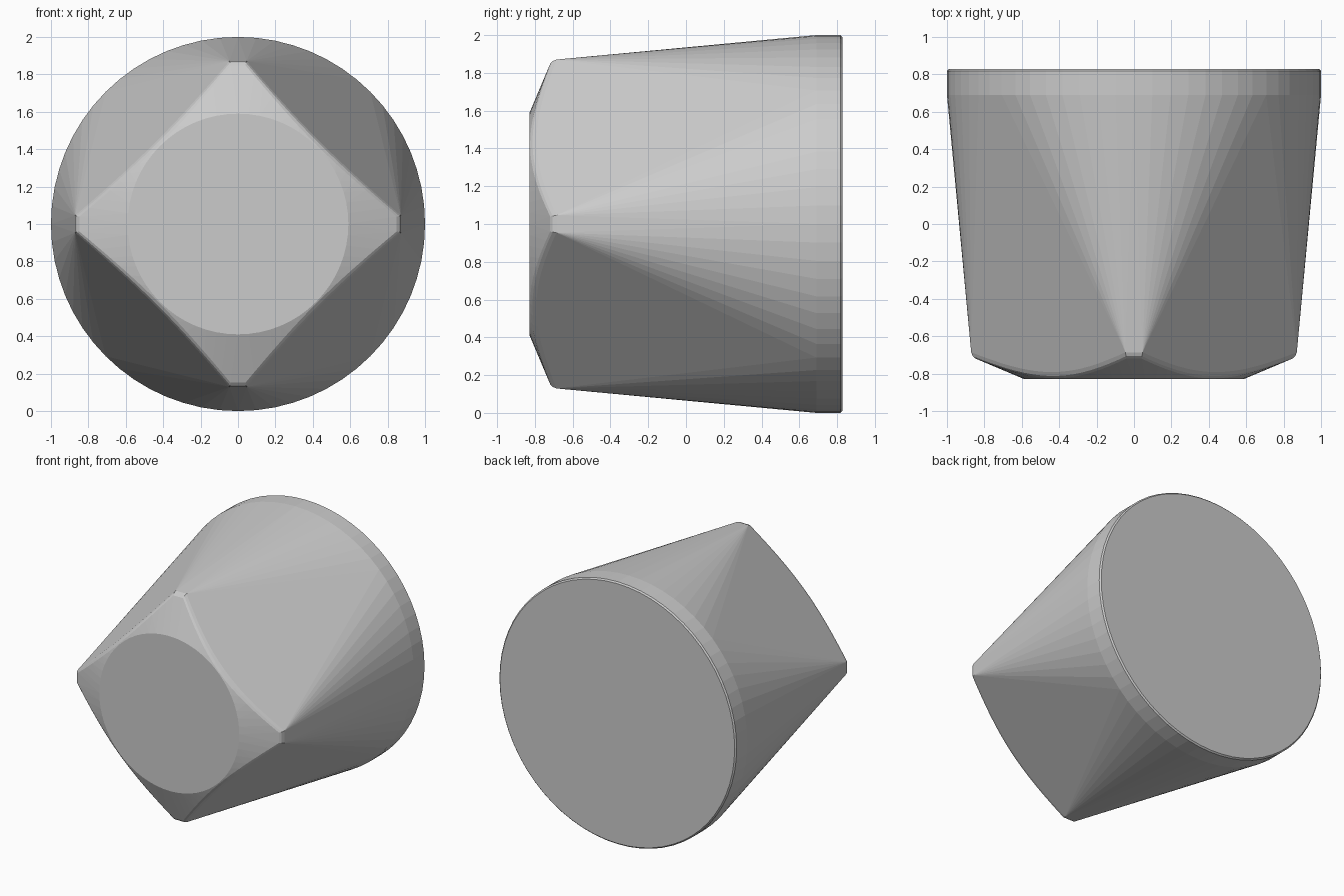
import bpy, bmesh, math
from mathutils import Vector

if "Cube" in bpy.data.objects:
    bpy.data.objects.remove(bpy.data.objects["Cube"])

SEG = 64
SIDE_D, SIDE_T = 0.647, 0.583       # distance and half length of each flat side
TAPER = (1 - SIDE_D) / 1.38         # flat sides lean out to the round back
R_FRONT, Y_FRONT, SLOPE = 0.59, -0.828, 0.42

bm = bmesh.new()


def add(x, y, z):
    bm.verts.new((x, y, z + 1))


def ring(r, y):
    for i in range(SEG):
        a = 2 * math.pi * i / SEG
        add(r * math.cos(a), y, r * math.sin(a))


def side_point(t):
    """Where the flat side meets the conical front chamfer."""
    y = -0.75
    for _ in range(20):
        d = SIDE_D + TAPER * (y + 0.69)
        y = Y_FRONT + SLOPE * (math.hypot(d, t) - R_FRONT)
    return Vector((d, y, t))


# Round back with a tiny bevel, and flat front disc
ring(1, 0.69)
ring(1, 0.818)
ring(0.99, 0.828)
ring(R_FRONT, Y_FRONT)

# Four flat sides with a narrow rounded edge at the chamfer
N = 16
for k in range(4):
    c, s = math.cos(math.pi / 4 + k * math.pi / 2), math.sin(math.pi / 4 + k * math.pi / 2)
    for i in range(N + 1):
        t = SIDE_T * (2 * i / N - 1)
        e = side_point(t)
        a = e + Vector((TAPER * 0.026, 0.026, 0))
        f = 0.018 / math.hypot(e.x, e.z)
        b = Vector((e.x * (1 - f), e.y - SLOPE * 0.018, e.z * (1 - f)))
        m = ((a + b) / 2).lerp(e, 0.45)
        for p in (a, m, b):
            add(p.x * c - p.z * s, p.y, p.x * s + p.z * c)

# Skin the convex body and merge coplanar triangles
res = bmesh.ops.convex_hull(bm, input=bm.verts[:])
loose = [v for v in bm.verts if not v.link_faces]
bmesh.ops.delete(bm, geom=loose, context='VERTS')
bmesh.ops.dissolve_limit(bm, angle_limit=math.radians(0.3), verts=bm.verts[:], edges=bm.edges[:])
bmesh.ops.recalc_face_normals(bm, faces=bm.faces[:])

mesh = bpy.data.meshes.new("square_to_round_plug")
bm.to_mesh(mesh)
bm.free()
mat = bpy.data.materials.new("light grey")
mat.diffuse_color = (0.6, 0.6, 0.6, 1)
mat.use_nodes = True
mat.node_tree.nodes["Principled BSDF"].inputs["Base Color"].default_value = mat.diffuse_color
mesh.materials.append(mat)
obj = bpy.data.objects.new("square_to_round_plug", mesh)
bpy.context.collection.objects.link(obj)
